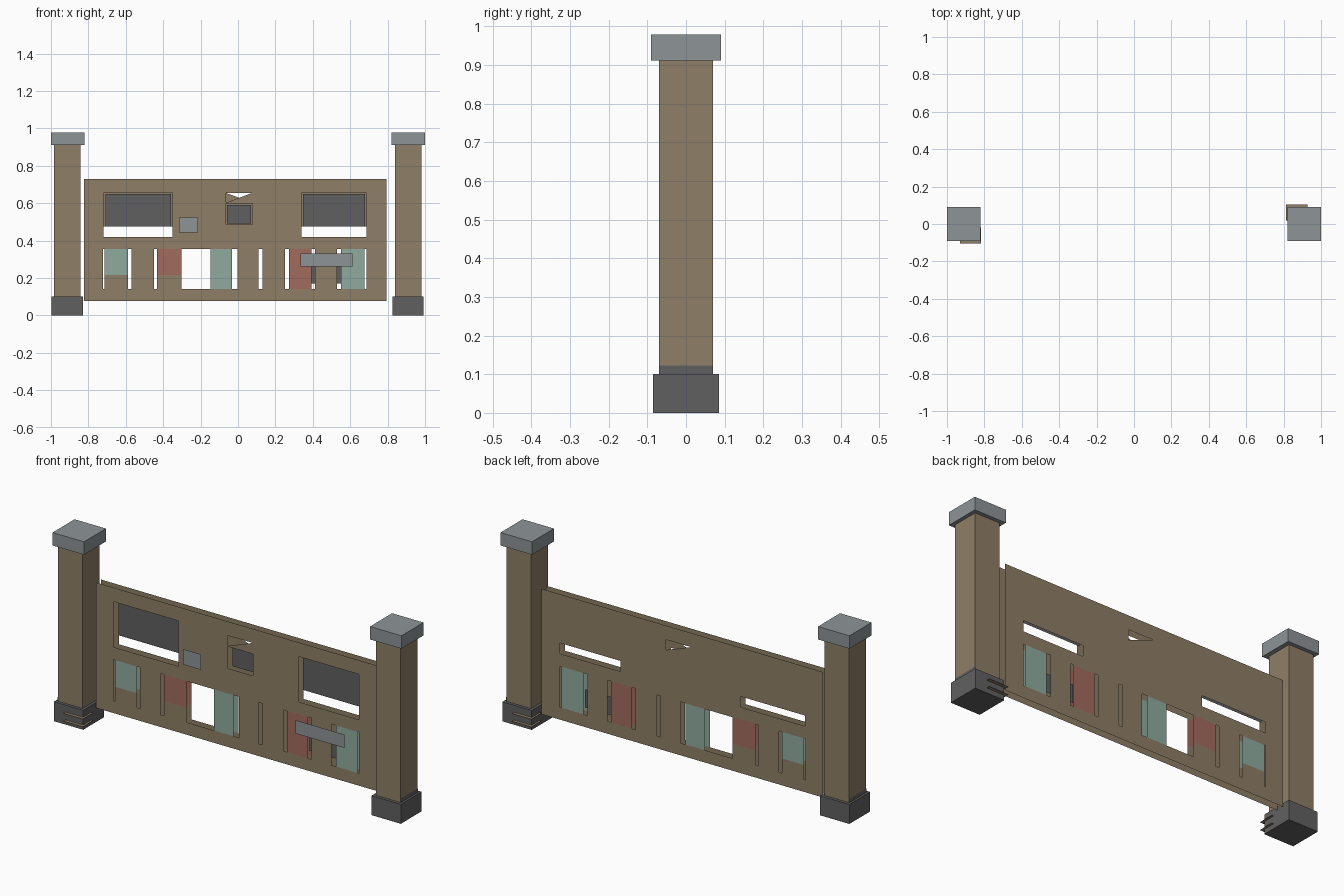
import bpy
import bmesh

cube = bpy.data.objects.get("Cube")
if cube:
    bpy.data.objects.remove(cube, do_unlink=True)


def material(name, r, g, b):
    mat = bpy.data.materials.new(name)
    mat.use_nodes = True
    mat.diffuse_color = (r, g, b, 1)
    mat.node_tree.nodes["Principled BSDF"].inputs["Base Color"].default_value = (r, g, b, 1)
    return mat


brown = material("weathered_brown", .275, .212, .133)
grey = material("cap_grey", .27, .295, .307)
dark = material("dark_grey", .118, .118, .118)
teal = material("faded_teal", .28, .41, .345)
red = material("faded_red", .365, .147, .112)


def finish(name, bm, mat):
    mesh = bpy.data.meshes.new(name)
    bm.to_mesh(mesh)
    bm.free()
    mesh.materials.append(mat)
    obj = bpy.data.objects.new(name, mesh)
    bpy.context.collection.objects.link(obj)
    return obj


def box(name, x0, x1, y, z0, z1, mat):
    """Box reaching from -y to y."""
    bm = bmesh.new()
    bmesh.ops.create_cube(bm, size=1)
    for v in bm.verts:
        v.co = (x1 if v.co.x > 0 else x0, y if v.co.y > 0 else -y, z1 if v.co.z > 0 else z0)
    return finish(name, bm, mat)


def quad(name, corners, mat):
    bm = bmesh.new()
    bm.faces.new([bm.verts.new(c) for c in corners])
    return finish(name, bm, mat)


def pane(name, x0, x1, z0, z1, y, mat, front=True):
    """Upright flat plate facing the front or the back."""
    ring = [(x0, y, z0), (x1, y, z0), (x1, y, z1), (x0, y, z1)]
    return quad(name, ring if front else ring[::-1], mat)


# Wall planes and openings; an opening is x0, x1, z0, z1
FRONT, MIDDLE, BACK = .012, .036, .052
LOW, SILL, HEAD = .142, .217, .355
WIN_LOW, WIN_MID, WIN_TOP = .42, .475, .655
left_win, right_win = (-.719, -.35), (.34, .686)
notch = (-.065, .077, .602, WIN_TOP)

# Coloured panes lie flush in both wall sheets
panes = {
    "teal_pane_outer": (-.713, -.587, SILL, HEAD, teal),
    "red_pane_short": (-.434, -.302, SILL, HEAD, red),
    "teal_pane_middle": (-.146, -.033, LOW, HEAD, teal),
    "red_pane_tall": (.273, .394, LOW, HEAD, red),
    "teal_pane_end": (.552, .677, LOW, HEAD, teal),
}
through = [p[:4] for p in panes.values()]
# Narrow slits and the doorway
through += [(a, b, LOW, HEAD) for a, b in
            ((-.721, -.713), (-.587, -.57), (-.449, -.434), (-.302, -.146), (-.033, -.004),
             (.109, .131), (.252, .273), (.394, .413), (.528, .552), (.677, .686))]
front_holes = through + [(*left_win, WIN_LOW, WIN_TOP), (*right_win, WIN_LOW, WIN_TOP),
                         (-.065, .077, .485, .598)]
back_holes = through + [(*left_win, WIN_LOW, WIN_MID), (*right_win, WIN_LOW, WIN_MID)]


def sheet(name, y, holes, front):
    """Flat wall sheet with rectangular openings and one triangular notch."""
    cuts = holes + [notch]
    xs = sorted({-.823, .793} | {v for h in cuts for v in h[:2]})
    zs = sorted({.078, .728} | {v for h in cuts for v in h[2:]})
    bm = bmesh.new()
    for x0, x1 in zip(xs, xs[1:]):
        for z0, z1 in zip(zs, zs[1:]):
            cx, cz = (x0 + x1) / 2, (z0 + z1) / 2
            if any(h[0] < cx < h[1] and h[2] < cz < h[3] for h in cuts):
                continue
            ring = [(x0, z0), (x1, z0), (x1, z1), (x0, z1)]
            if not front:
                ring.reverse()
            bm.faces.new([bm.verts.new((x, y, z)) for x, z in ring])
    # Half of the notch stays filled
    a, b, low, high = notch
    tri = [(a, low), (b, low), (b, high)] if front else [(b, low), (a, low), (a, high)]
    bm.faces.new([bm.verts.new((x, y, z)) for x, z in tri])
    bmesh.ops.remove_doubles(bm, verts=bm.verts, dist=.0001)
    return finish(name, bm, brown)


sheet("wall_front", FRONT, front_holes, True)
sheet("wall_back", BACK, back_holes, False)
for label, (x0, x1, z0, z1, mat) in panes.items():
    pane(label + "_front", x0, x1, z0, z1, FRONT, mat)
    pane(label + "_back", x0, x1, z0, z1, BACK, mat, False)

# Dark panels between the wall sheets
pane("window_panel_right", -.709, -.357, WIN_MID, .65, MIDDLE, dark)
pane("window_panel_left", .347, .678, WIN_MID, .65, MIDDLE, dark)
pane("window_panel_middle", -.058, .07, .49, .59, MIDDLE, dark)
pane("inner_panel", .385, .555, .17, .265, MIDDLE, dark)

# Grey plates on the front
pane("square_plate", -.316, -.213, .443, .523, 0, grey)
pane("long_plate", .333, .613, .261, .33, -.005, grey)

# Pillars with cap, base, base trim and thin ledges
for side, label in ((-1, "right"), (1, "left")):
    shift = 0 if side < 0 else -.003

    def span(inner, outer):
        return sorted((side * inner + shift, side * outer + shift))

    box("pillar_shaft_" + label, *span(.842, .984), .07, .05, .94, brown)
    box("pillar_cap_" + label, *sorted((side * .82, side)), .09, .911, .978, grey)
    box("pillar_base_" + label, *span(.828, .996), .085, 0, .101, dark)
    outer = side * .985 + shift
    quad("base_trim_" + label,
         [(outer, -side * .07, .1), (outer, side * .07, .1),
          (outer, side * .07, .122), (outer, -side * .07, .122)], dark)
    x0, x1 = span(.817, .93)
    for z in (.025, .065):
        y0, y1 = sorted((side * .02, side * .103))
        quad("base_ledge_" + label,
             [(x0, y0, z), (x1, y0, z), (x1, y1, z), (x0, y1, z)], brown)
